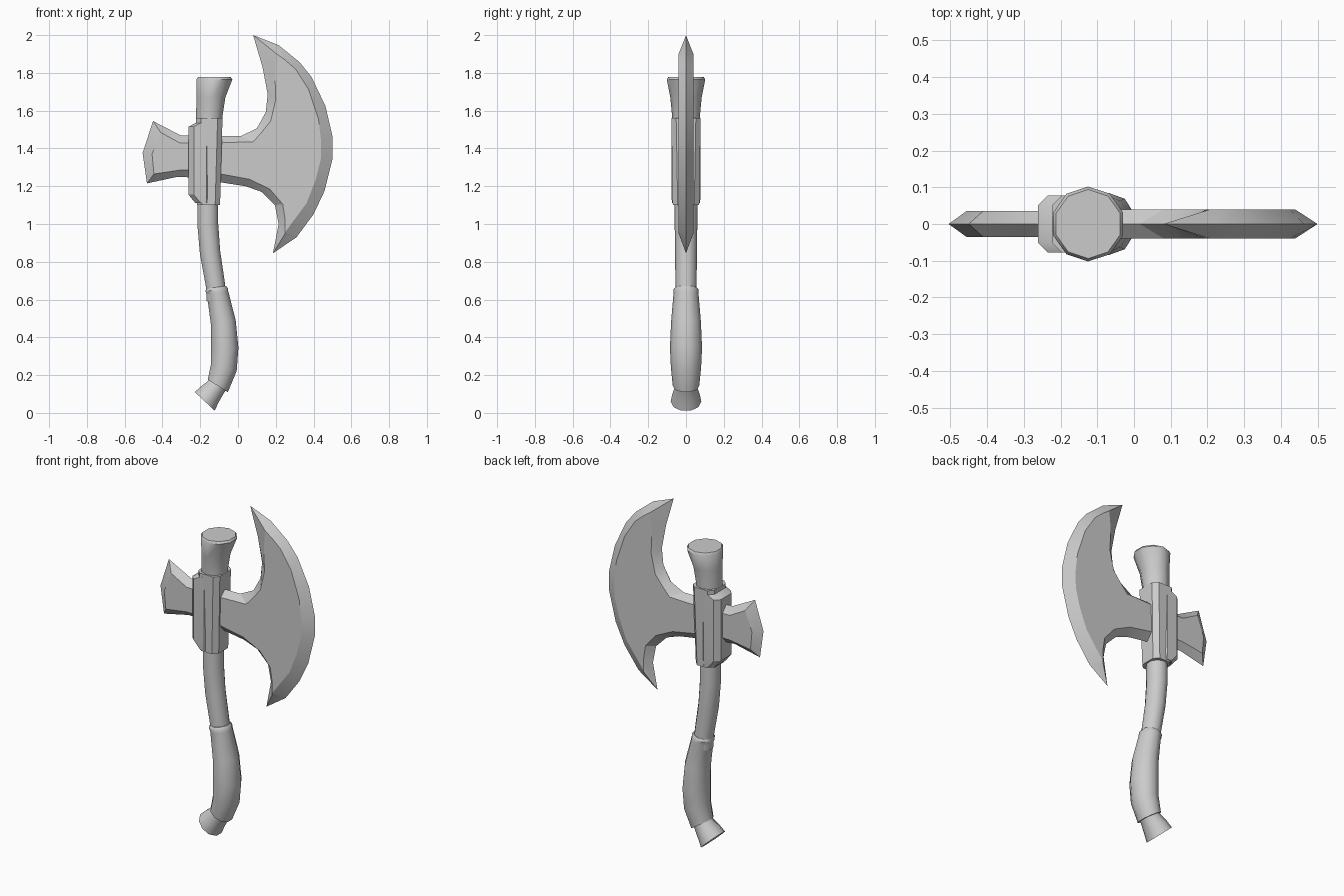
import bpy, bmesh, math


def loft(name, rings, angle=30):
    """Skin a list of equal-length point rings and cap both ends."""
    bm = bmesh.new()
    vs = [[bm.verts.new(p) for p in ring] for ring in rings]
    n = len(rings[0])
    for a, b in zip(vs, vs[1:]):
        for i in range(n):
            j = (i + 1) % n
            bm.faces.new((a[i], a[j], b[j], b[i]))
    bm.faces.new(vs[0])
    bm.faces.new(vs[-1])
    bmesh.ops.recalc_face_normals(bm, faces=bm.faces)
    me = bpy.data.meshes.new(name)
    bm.to_mesh(me)
    bm.free()
    ob = bpy.data.objects.new(name, me)
    bpy.context.collection.objects.link(ob)
    bpy.ops.object.select_all(action='DESELECT')
    ob.select_set(True)
    bpy.context.view_layer.objects.active = ob
    bpy.ops.object.shade_smooth_by_angle(angle=math.radians(angle))
    return ob


def tube(name, sections, sides=10):
    """Round bar: sections are (x, z, radius in x, radius in y, tilt in degrees)."""
    rings = []
    for x, z, rx, ry, tilt in sections:
        t = math.radians(tilt)
        ring = []
        for i in range(sides):
            a = math.pi / 2 + 2 * math.pi * i / sides
            u = rx * math.cos(a)
            ring.append((x + u * math.cos(t), ry * math.sin(a), z + u * math.sin(t)))
        rings.append(ring)
    return loft(name, rings, 40)


def bladed_plate(name, pairs, half):
    """Plate with a sharp outline on y = 0 and flat inset faces at +-half."""
    front = [(p[2], -half, p[3]) for p in pairs]
    edge = [(p[0], 0, p[1]) for p in pairs]
    back = [(p[2], half, p[3]) for p in pairs]
    return loft(name, [front, edge, back], 20)


# Crescent blade: outline x, z then flat face x, z
bladed_plate("blade", [
    (-0.12, 1.465, -0.12, 1.43), (0.015, 1.465, 0.08, 1.435),
    (0.10, 1.507, 0.125, 1.485), (0.147, 1.592, 0.173, 1.545),
    (0.157, 1.687, 0.20, 1.66), (0.13, 1.83, 0.195, 1.80),
    (0.08, 2.0, 0.205, 1.90), (0.215, 1.947, 0.25, 1.868),
    (0.326, 1.857, 0.305, 1.82), (0.39, 1.777, 0.373, 1.714),
    (0.463, 1.624, 0.426, 1.555), (0.50, 1.465, 0.44, 1.44),
    (0.50, 1.343, 0.438, 1.34), (0.458, 1.174, 0.41, 1.23),
    (0.40, 1.052, 0.363, 1.11), (0.31, 0.93, 0.252, 0.96),
    (0.185, 0.845, 0.25, 0.95), (0.215, 1.0, 0.25, 1.02),
    (0.195, 1.10, 0.237, 1.105), (0.125, 1.17, 0.168, 1.185),
    (0.04, 1.20, 0.06, 1.237), (-0.12, 1.225, -0.12, 1.27)], 0.039)

# Rear hammer spike
bladed_plate("poll", [
    (-0.12, 1.46, -0.12, 1.43), (-0.305, 1.47, -0.31, 1.43),
    (-0.45, 1.545, -0.41, 1.485), (-0.505, 1.375, -0.455, 1.37),
    (-0.482, 1.215, -0.445, 1.265), (-0.32, 1.25, -0.31, 1.285),
    (-0.12, 1.24, -0.12, 1.285)], 0.036)


def chamfered(x0, x1, y, c, z):
    half = [(x0, y - c), (x0 + c, y), (x1 - c, y), (x1, y - c)]
    return [(a, b, z) for a, b in half] + [(a, -b, z) for a, b in reversed(half)]


# Octagonal socket around the shaft, with a lower block behind it
loft("socket", [chamfered(-0.217, -0.095, 0.07, 0.026, 1.10),
                chamfered(-0.222, -0.082, 0.078, 0.026, 1.56)])
loft("socket_rear_block", [chamfered(-0.225, -0.14, 0.074, 0.028, 1.11),
                           chamfered(-0.262, -0.14, 0.078, 0.028, 1.155),
                           chamfered(-0.262, -0.14, 0.078, 0.028, 1.515),
                           chamfered(-0.215, -0.14, 0.078, 0.028, 1.54)])

# Flared cap on top
tube("top_cap", [(-0.152, 1.50, 0.07, 0.07, 0), (-0.152, 1.575, 0.074, 0.074, 0),
                 (-0.143, 1.67, 0.08, 0.083, 0), (-0.125, 1.765, 0.1, 0.102, 0),
                 (-0.125, 1.777, 0.092, 0.094, 0)])

# Bent shaft
tube("shaft", [(-0.115, 0.60, 0.054, 0.055, 12), (-0.12, 0.68, 0.054, 0.056, 10),
               (-0.148, 0.85, 0.057, 0.058, 7), (-0.16, 1.0, 0.058, 0.06, 2),
               (-0.16, 1.15, 0.058, 0.06, 0)])

# Curved grip with a rim at the top
tube("grip", [(-0.107, 0.143, 0.066, 0.07, -32), (-0.075, 0.24, 0.074, 0.08, -15),
              (-0.07, 0.345, 0.076, 0.085, 0), (-0.078, 0.48, 0.07, 0.079, 9),
              (-0.108, 0.635, 0.06, 0.066, 9), (-0.113, 0.652, 0.063, 0.067, 8),
              (-0.116, 0.665, 0.056, 0.057, 8)])

# Pommel
tube("pommel", [(-0.176, 0.061, 0.076, 0.081, -43), (-0.15, 0.098, 0.066, 0.073, -40),
                (-0.118, 0.136, 0.056, 0.06, -35), (-0.10, 0.16, 0.055, 0.058, -32)])
